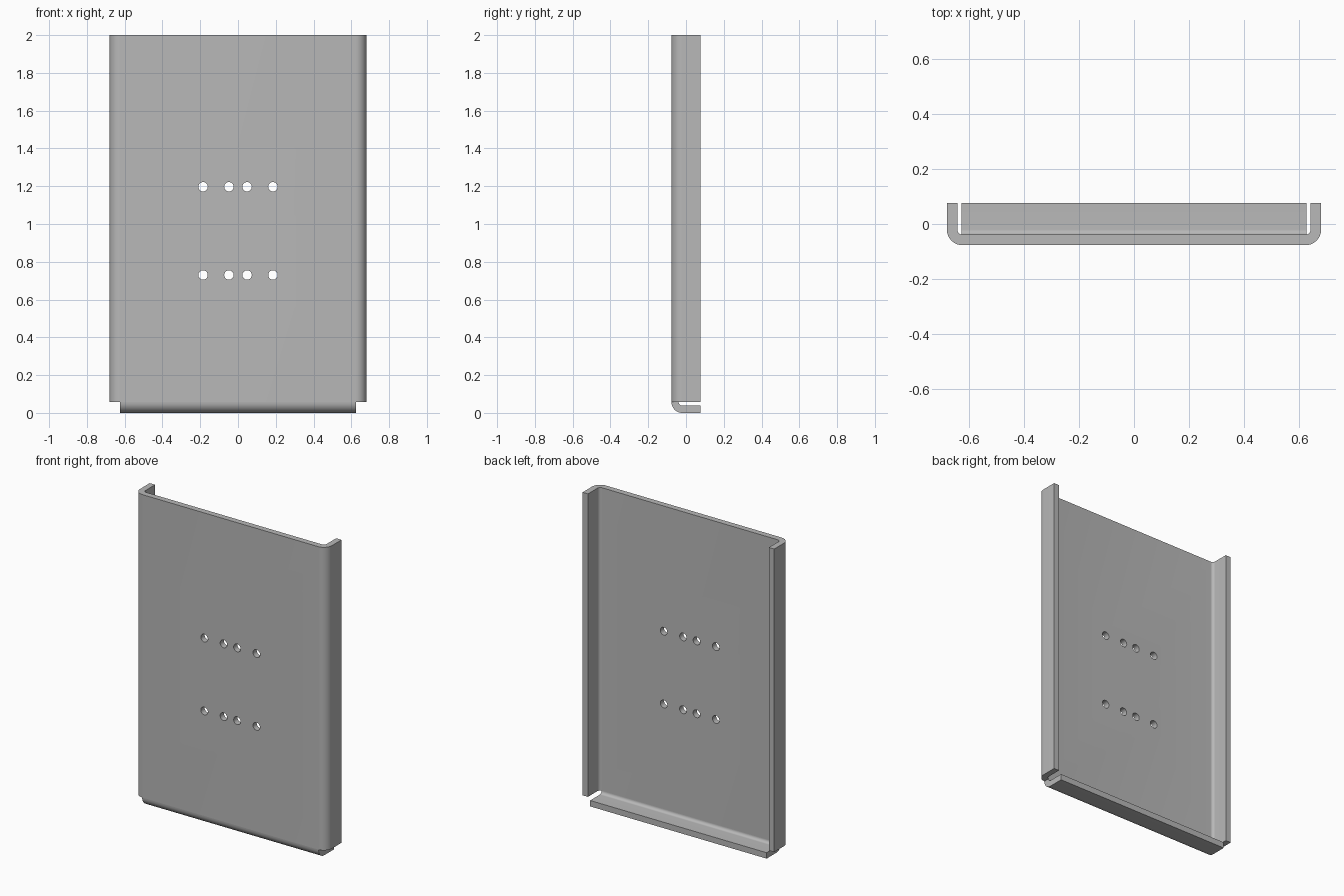
import bpy, bmesh, math
from mathutils import Vector, Matrix

if "Cube" in bpy.data.objects:
    bpy.data.objects.remove(bpy.data.objects["Cube"], do_unlink=True)

W, D, H = 0.68, 0.077, 2.0      # half width, half depth, height
T, R_OUT = 0.038, 0.057         # sheet thickness, outer bend radius
R_IN = R_OUT - T
LIP_W = 0.626                   # half width of the bottom lip
SEG = 10

steel = bpy.data.materials.new("grey sheet steel")
steel.use_nodes = True
grey = (0.48, 0.48, 0.48, 1)
steel.diffuse_color = grey
steel.node_tree.nodes["Principled BSDF"].inputs["Base Color"].default_value = grey


def arc(cx, cy, r, start, end):
    angles = [math.radians(start + (end - start) * i / SEG) for i in range(SEG + 1)]
    return [(cx + r * math.cos(a), cy + r * math.sin(a)) for a in angles]


def add_object(name, bm):
    bmesh.ops.recalc_face_normals(bm, faces=bm.faces)
    mesh = bpy.data.meshes.new(name)
    bm.to_mesh(mesh)
    bm.free()
    mesh.materials.append(steel)
    obj = bpy.data.objects.new(name, mesh)
    bpy.context.collection.objects.link(obj)
    return obj


def extrude_profile(name, points, direction):
    bm = bmesh.new()
    face = bm.faces.new([bm.verts.new(p) for p in points])
    grown = bmesh.ops.extrude_face_region(bm, geom=[face], use_keep_orig=True)
    verts = [v for v in grown["geom"] if isinstance(v, bmesh.types.BMVert)]
    bmesh.ops.translate(bm, verts=verts, vec=Vector(direction))
    return add_object(name, bm)


# Main panel with both side flanges, bent from one sheet
cx, cy = W - R_OUT, R_OUT - D
outer = arc(cx, cy, R_OUT, -90, 0) + [(W, D)]
inner = [(W - T, D)] + arc(cx, cy, R_IN, 0, -90)
half = outer + inner
mirrored = [(-x, y) for x, y in reversed(half)]
panel = extrude_profile("panel_with_side_flanges",
                        [(x, y, R_OUT) for x, y in half + mirrored], (0, 0, H - R_OUT))

# Bottom lip, bent backwards under the panel
lip = arc(cy, R_OUT, R_OUT, 180, 270) + [(D, 0), (D, T)] + arc(cy, R_OUT, R_IN, 270, 180)
bottom_lip = extrude_profile("bottom_lip", [(-LIP_W, y, z) for y, z in lip], (2 * LIP_W, 0, 0))

# Two rows of mounting holes
bm = bmesh.new()
for z in (0.73, 1.197):
    for x in (-0.185, -0.048, 0.048, 0.185):
        place = Matrix.Translation((x, -D + T / 2, z)) @ Matrix.Rotation(math.pi / 2, 4, "X")
        bmesh.ops.create_cone(bm, cap_ends=True, segments=24, radius1=0.025,
                              radius2=0.025, depth=T * 3, matrix=place)
cutter = add_object("hole_cutter", bm)
cutter.hide_render = True
cut = panel.modifiers.new("mounting holes", "BOOLEAN")
cut.operation, cut.solver, cut.object = "DIFFERENCE", "EXACT", cutter

bpy.ops.object.select_all(action="DESELECT")
panel.select_set(True)
bpy.context.view_layer.objects.active = panel
bpy.ops.object.modifier_apply(modifier=cut.name)
bpy.data.objects.remove(cutter, do_unlink=True)

# Smooth bends, crisp sheet edges
bottom_lip.select_set(True)
bpy.ops.object.shade_smooth_by_angle(angle=math.radians(30))
